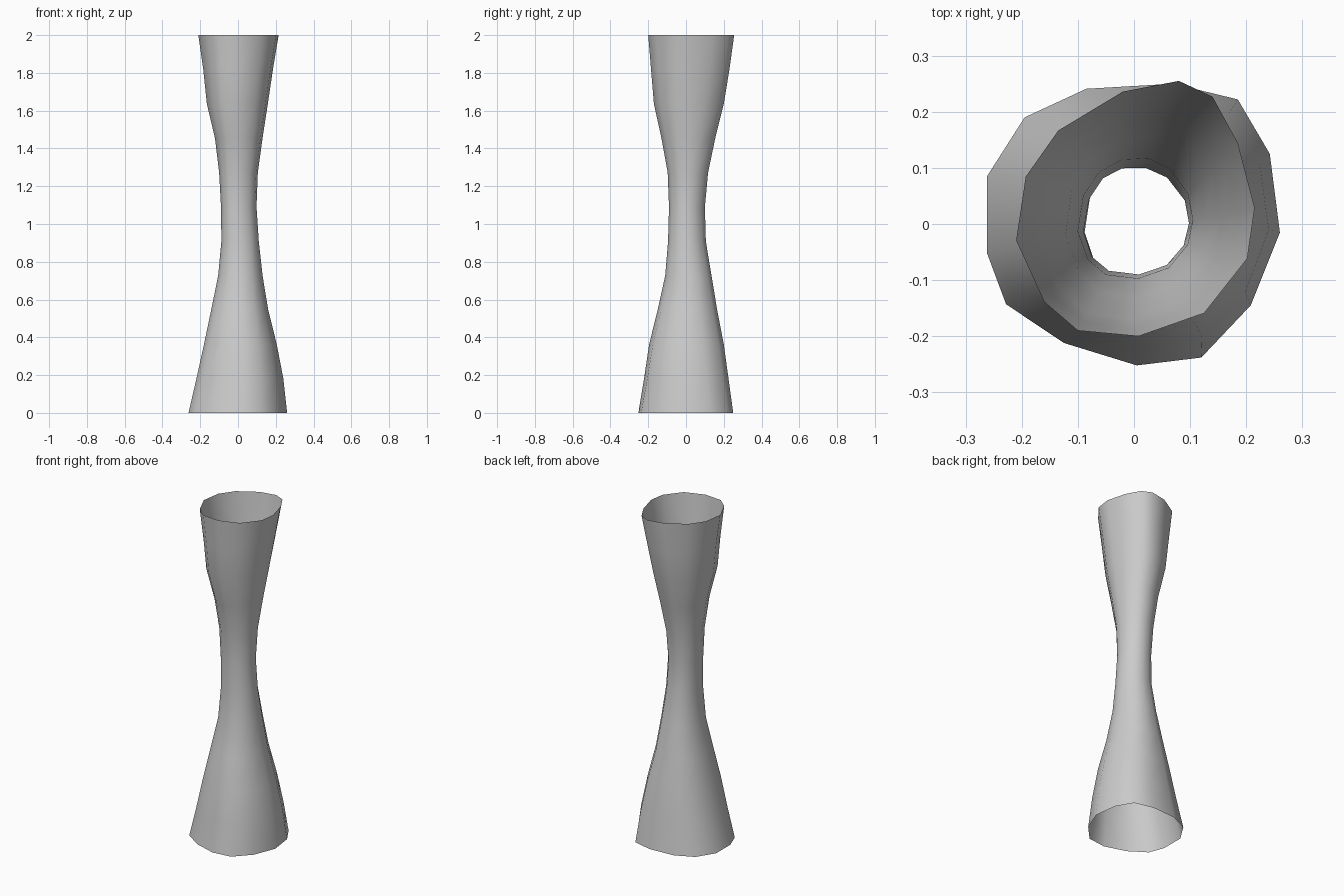
import bpy, bmesh

# Slightly irregular 13-sided cross-sections: base, waist and rim
base = [(.26, -.015), (.242, .125), (.185, .222), (.07, .25), (-.085, .241), (-.195, .19),
        (-.262, .085), (-.262, -.052), (-.228, -.143), (-.125, -.212), (.005, -.252),
        (.12, -.238), (.208, -.145)]
waist = [(.1, .005), (.093, .045), (.06, .087), (.02, .105), (-.022, .105), (-.055, .088),
         (-.08, .05), (-.09, -.01), (-.075, -.055), (-.045, -.08), (.01, -.087),
         (.06, -.07), (.09, -.035)]
rim = [(.215, .03), (.185, .145), (.14, .227), (.08, .255), (-.02, .236), (-.135, .167),
       (-.193, .085), (-.21, -.028), (-.16, -.137), (-.1, -.188), (.008, -.198),
       (.125, -.157), (.202, -.06)]

# Extents of each evenly spaced ring, bottom to top
x_min = [-.262, -.22, -.18, -.142, -.105, -.088, -.09, -.1, -.122, -.165, -.184, -.21]
x_max = [.26, .24, .205, .16, .13, .11, .098, .105, .13, .158, .185, .215]
y_min = [-.252, -.222, -.195, -.15, -.11, -.095, -.09, -.097, -.13, -.17, -.185, -.2]
y_max = [.25, .225, .2, .165, .135, .105, .1, .117, .155, .2, .23, .255]


def fit(values, low, high):
    a, b = min(values), max(values)
    return [low + (v - a) / (b - a) * (high - low) for v in values]


def section(i, z):
    a, b, t = (base, waist, z) if z <= 1 else (waist, rim, z - 1)
    unit = [[fit([p[k] for p in s], -1, 1) for k in (0, 1)] for s in (a, b)]
    xs, ys = ([u + (v - u) * t for u, v in zip(unit[0][k], unit[1][k])] for k in (0, 1))
    return zip(fit(xs, x_min[i], x_max[i]), fit(ys, y_min[i], y_max[i]))


# Open hourglass tube
bm = bmesh.new()
rings = []
for i in range(12):
    z = 2 * i / 11
    rings.append([bm.verts.new((x, y, z)) for x, y in section(i, z)])
for lower, upper in zip(rings, rings[1:]):
    for j in range(13):
        k = (j + 1) % 13
        bm.faces.new((lower[j], lower[k], upper[k], upper[j])).smooth = True
mesh = bpy.data.meshes.new("hourglass_tube")
bm.to_mesh(mesh)
bm.free()
bpy.context.collection.objects.link(bpy.data.objects.new("hourglass_tube", mesh))
